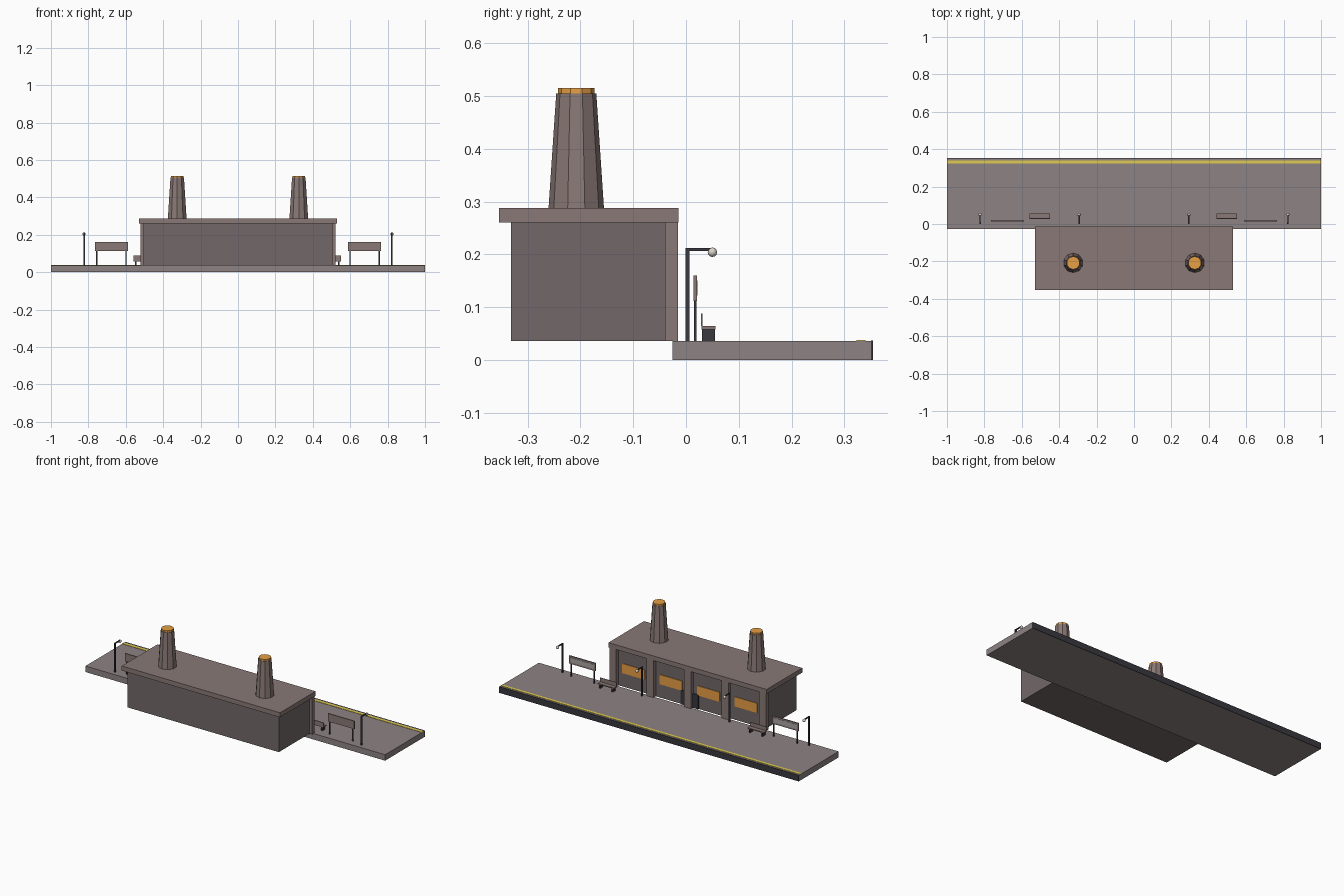
import bpy

if "Cube" in bpy.data.objects:
    bpy.data.objects.remove(bpy.data.objects["Cube"])


def material(name, r, g, b):
    m = bpy.data.materials.new(name)
    m.diffuse_color = (r, g, b, 1)
    m.use_nodes = True
    m.node_tree.nodes["Principled BSDF"].inputs["Base Color"].default_value = m.diffuse_color
    return m


STONE = material("stone", 0.27, 0.23, 0.23)
WALL = material("wall", 0.17, 0.14, 0.14)
TRIM = material("trim", 0.25, 0.19, 0.18)
DARK = material("dark_metal", 0.04, 0.04, 0.05)
YELLOW = material("yellow", 0.75, 0.6, 0.08)
GLOW = material("orange_glow", 0.8, 0.35, 0.06)
PALE = material("pale", 0.7, 0.66, 0.6)
PANEL = material("sign_panel", 0.4, 0.37, 0.36)


def box(name, x, y, z, mat):
    """Box from (min, max) ranges on each axis."""
    lo, hi = zip(x, y, z)
    bpy.ops.mesh.primitive_cube_add(size=1, location=[(a + b) / 2 for a, b in zip(lo, hi)])
    o = bpy.context.object
    o.name = name
    o.scale = [b - a for a, b in zip(lo, hi)]
    bpy.ops.object.transform_apply(location=False, rotation=False, scale=True)
    o.data.materials.append(mat)
    return o


def span(c, w):
    return (c - w / 2, c + w / 2)


def cone(name, r1, r2, x, y, z0, z1, mat):
    bpy.ops.mesh.primitive_cone_add(vertices=10, radius1=r1, radius2=r2, depth=z1 - z0,
                                    location=(x, y, (z0 + z1) / 2))
    o = bpy.context.object
    o.name = name
    o.data.materials.append(mat)


F = 0.036  # platform floor height

# Platform with dark track-side face and safety line
box("platform", (-1, 1), (-0.026, 0.351), (0, F), STONE)
box("platform_edge", (-1, 1), (0.351, 0.354), (0, F + 0.001), DARK)
box("safety_line", (-1, 1), (0.323, 0.340), (F - 0.002, F + 0.002), YELLOW)

# Station building
box("building_wall", (-0.505, 0.505), (-0.332, -0.037), (F, 0.262), WALL)
box("roof_slab", (-0.528, 0.528), (-0.354, -0.0145), (0.26, 0.288), TRIM)
for i in range(5):
    box("pillar", span(-0.5 + 0.25 * i, 0.045), (-0.04, -0.015), (F, 0.26), TRIM)
for i in range(4):
    box("window", span(-0.375 + 0.25 * i, 0.15), (-0.04, -0.033), (0.118, 0.176), GLOW)
box("door", span(0, 0.12), (-0.04, -0.031), (F, 0.122), DARK)

for s in (-1, 1):
    # Chimney with glowing cap
    cone("chimney", 0.0525, 0.038, s * 0.325, -0.208, 0.288, 0.505, TRIM)
    cone("chimney_glow", 0.035, 0.035, s * 0.325, -0.208, 0.505, 0.515, GLOW)

    # Sign board on two posts
    x = s * 0.677
    box("sign_board", span(x, 0.176), (0.0145, 0.0205), (0.112, 0.16), TRIM)
    box("sign_panel", span(x, 0.156), (0.02, 0.0218), (0.122, 0.15), PANEL)
    for t in (-1, 1):
        box("sign_post", span(x + t * 0.078, 0.007), (0.0155, 0.0195), (F, 0.115), DARK)

    # Bench
    x = s * 0.5 - 0.004
    box("bench_seat", span(x, 0.11), (0.029, 0.056), (0.058, 0.064), TRIM)
    box("bench_back", span(x, 0.11), (0.028, 0.0315), (0.064, 0.088), TRIM)
    for t in (-1, 1):
        box("bench_leg", span(x + t * 0.042, 0.009), (0.03, 0.055), (F, 0.058), DARK)

    # Lamps: post, arm and globe
    for d in (0.293, 0.823):
        x = s * d
        box("lamp_post", span(x, 0.008), (-0.001, 0.007), (F, 0.212), DARK)
        box("lamp_arm", span(x, 0.006), (-0.001, 0.053), (0.206, 0.212), DARK)
        bpy.ops.mesh.primitive_uv_sphere_add(segments=10, ring_count=6, radius=0.009,
                                             location=(x, 0.05, 0.204))
        o = bpy.context.object
        o.name = "lamp_globe"
        o.data.materials.append(PALE)
        bpy.ops.object.shade_smooth()
